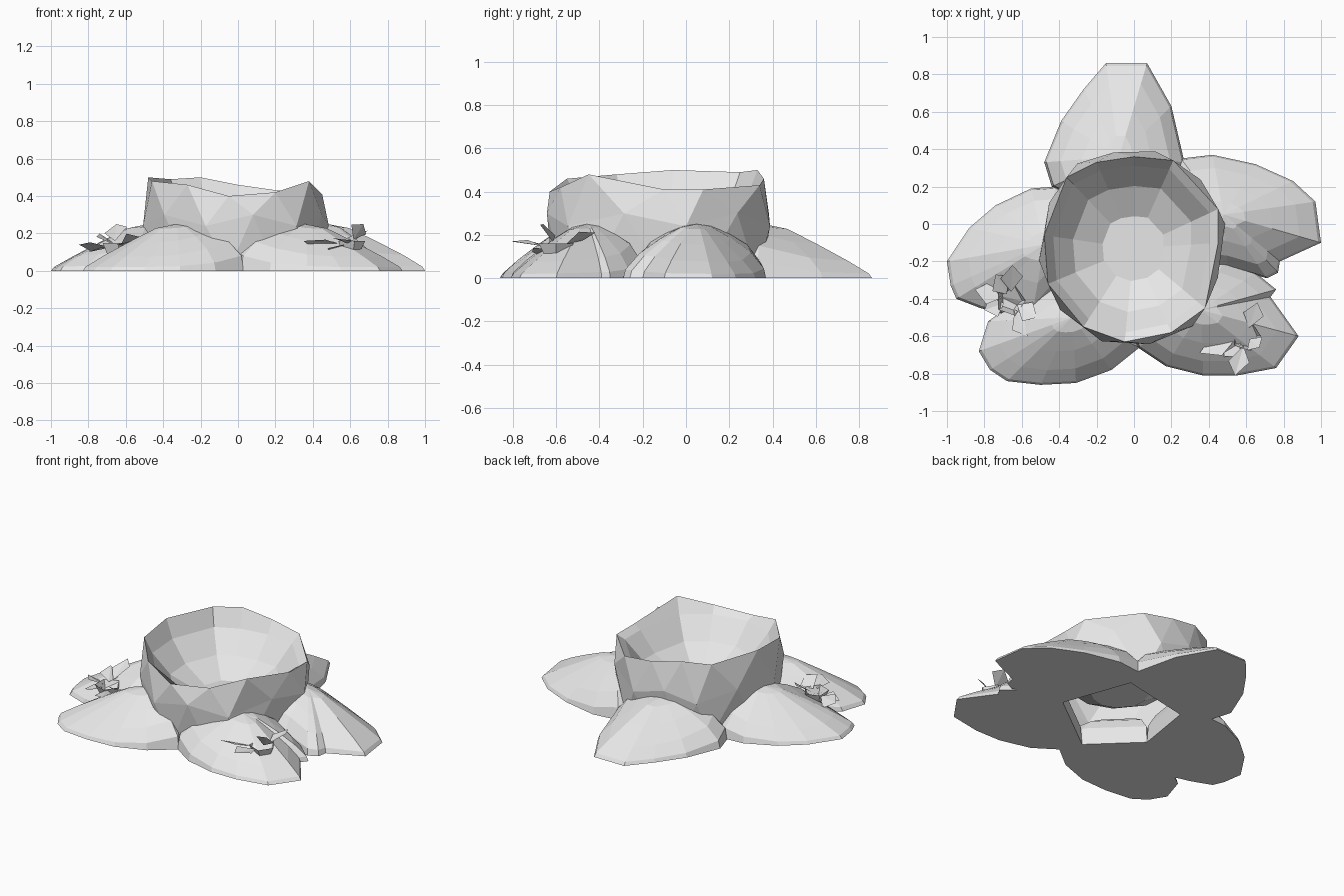
import bpy
import bmesh
from mathutils import Vector

cube = bpy.data.objects.get("Cube")
if cube:
    bpy.data.objects.remove(cube)

stone = bpy.data.materials.new("pale_grey")
stone.use_nodes = True
grey = (0.8, 0.8, 0.8, 1)
stone.diffuse_color = grey
stone.node_tree.nodes["Principled BSDF"].inputs["Base Color"].default_value = grey


def finish(name, bm, recalc=True):
    """Turn a bmesh into a flat shaded object."""
    if recalc:
        bmesh.ops.recalc_face_normals(bm, faces=bm.faces)
    mesh = bpy.data.meshes.new(name)
    bm.to_mesh(mesh)
    bm.free()
    mesh.materials.append(stone)
    obj = bpy.data.objects.new(name, mesh)
    bpy.context.collection.objects.link(obj)


def add_ring(bm, points):
    return [bm.verts.new(p) for p in points]


def bridge(bm, a, b, split=False):
    """Join two rings with quads, or with a zigzag of triangles."""
    n = len(a)
    for i in range(n):
        j = (i + 1) % n
        if split:
            bm.faces.new((a[i], a[j], b[i]))
            bm.faces.new((a[j], b[j], b[i]))
        else:
            bm.faces.new((a[i], a[j], b[j], b[i]))


# Crater: a faceted outer wall and a bowl that share one uneven rim
centre = Vector((0, -0.13, 0))
rim = [Vector(p) for p in (
    (-0.05, -0.63, 0.40), (0.2, -0.58, 0.42), (0.38, -0.45, 0.48),
    (0.45, -0.1, 0.41), (0.45, 0.08, 0.41), (0.21, 0.34, 0.43),
    (0, 0.36, 0.46), (-0.2, 0.33, 0.5), (-0.36, 0.25, 0.49),
    (-0.48, -0.06, 0.5), (-0.46, -0.32, 0.48), (-0.27, -0.55, 0.46))]


def scaled(points, k, z):
    """Scale a ring about the crater axis and set its height."""
    out = [centre + (p - centre) * k for p in points]
    for p in out:
        p.z = z
    return out


bm = bmesh.new()
top = add_ring(bm, rim)
halves = [(p + rim[(i + 1) % len(rim)]) / 2 for i, p in enumerate(rim)]
middle = add_ring(bm, scaled(halves, 1.08, 0.27))
for i, v in enumerate(middle):
    v.co.z += 0.03 * (-1) ** i
foot = add_ring(bm, scaled(rim, 0.97, 0.01))
bridge(bm, top, middle, split=True)
n = len(rim)
for i in range(n):
    j = (i + 1) % n
    bm.faces.new((middle[i], middle[j], foot[j]))
    bm.faces.new((middle[i], foot[j], foot[i]))

previous = top
for k, z in ((0.9, 0.38), (0.68, 0.25), (0.35, 0.16)):
    ring = add_ring(bm, scaled(rim, k, z))
    bridge(bm, previous, ring)
    previous = ring
bm.faces.new(previous)
finish("crater_bowl", bm)


# Mounds: straight slope away from the crater, rounder flanks, steep inner side
def mound(name, peak, outline):
    peak = Vector((*peak, 0))
    outward = (peak - centre).normalized()
    base = [Vector((*p, 0)) for p in outline]
    bm = bmesh.new()
    previous = add_ring(bm, base)
    bm.faces.new(previous)
    for k in (0.97, 0.78, 0.5, 0.22):
        points = []
        for p in base:
            facing = (p - peak).normalized().dot(outward)
            power = max(0.25, 0.5 + 0.45 * facing)
            height = 0.01 + 0.24 * (1.15 * (1 - k)) ** power
            points.append(peak + (p - peak) * k + Vector((0, 0, height)))
        ring = add_ring(bm, points)
        bridge(bm, previous, ring)
        previous = ring
    tip = bm.verts.new(peak + Vector((0, 0, 0.25)))
    for i, v in enumerate(previous):
        bm.faces.new((v, previous[(i + 1) % len(previous)], tip))
    finish(name, bm)


# Corners of the open gap under the bowl, shared by neighbouring mounds
gap = [(0.21, 0.22), (-0.26, 0.12), (-0.32, -0.26), (-0.04, -0.53), (0.37, -0.22)]

mound("back_mound", (-0.08, 0.36), [
    gap[0], (0.27, 0.33), (0.2, 0.63), (0.07, 0.86), (-0.15, 0.86),
    (-0.27, 0.72), (-0.39, 0.55), (-0.48, 0.33), (-0.44, 0.2), gap[1]])
mound("left_mound", (0.48, 0.05), [
    gap[4], (0.5, -0.23), (0.71, -0.29), (0.77, -0.26), (0.78, -0.2), (1, -0.1),
    (0.97, 0.12), (0.85, 0.23), (0.65, 0.32), (0.42, 0.37), (0.25, 0.35), gap[0]])
mound("front_left_mound", (0.36, -0.46), [
    gap[3], (0.02, -0.66), (0.17, -0.76), (0.37, -0.81), (0.55, -0.81),
    (0.76, -0.77), (0.88, -0.6), (0.73, -0.39), (0.76, -0.35), (0.65, -0.26),
    (0.48, -0.2), gap[4]])
mound("front_right_mound", (-0.33, -0.5), [
    gap[2], (-0.58, -0.38), (-0.78, -0.52), (-0.83, -0.68), (-0.77, -0.78),
    (-0.68, -0.84), (-0.5, -0.86), (-0.31, -0.85), (-0.12, -0.78),
    (0.03, -0.66), gap[3]])
mound("right_mound", (-0.48, -0.11), [
    gap[1], (-0.42, 0.2), (-0.55, 0.19), (-0.74, 0.1), (-0.88, -0.02),
    (-1, -0.2), (-0.98, -0.33), (-0.95, -0.4), (-0.82, -0.45), (-0.55, -0.52), gap[2]])


# Sprigs: crumpled kite leaves around a small open cup
def sprig(name, root, tips, width):
    root = Vector(root)
    bm = bmesh.new()
    for i, tip in enumerate(tips):
        tip = Vector(tip)
        along = tip - root
        side = along.cross(Vector((0, 0.3, 1))).normalized() * width
        lift = Vector((0, 0, 0.02 * (-1) ** i))
        start = bm.verts.new(root + along * 0.25)
        end = bm.verts.new(tip)
        a = bm.verts.new(root + along * 0.7 + side + lift)
        b = bm.verts.new(root + along * 0.6 - side)
        bm.faces.new((start, a, end))
        bm.faces.new((start, end, b))
    cup = [Vector((x, y, 0)) for x, y in ((1, 0), (0.3, 1), (-0.8, 0.6), (-0.8, -0.6), (0.3, -1))]
    low = add_ring(bm, [root + p * 0.05 - Vector((0, 0, 0.04)) for p in cup])
    high = add_ring(bm, [root + p * 0.08 + Vector((0, 0, 0.02)) for p in cup])
    bridge(bm, low, high)
    bm.faces.new(low)
    finish(name, bm, recalc=False)


sprig("right_sprig", (-0.66, -0.41, 0.13), [
    (-0.65, -0.22, 0.25), (-0.85, -0.35, 0.14), (-0.8, -0.46, 0.1),
    (-0.57, -0.6, 0.16), (-0.52, -0.5, 0.18), (-0.74, -0.27, 0.2)], 0.06)
sprig("left_sprig", (0.6, -0.6, 0.14), [
    (0.54, -0.81, 0.17), (0.35, -0.69, 0.16), (0.66, -0.42, 0.21),
    (0.53, -0.5, 0.17), (0.67, -0.66, 0.25), (0.48, -0.71, 0.12)], 0.055)
